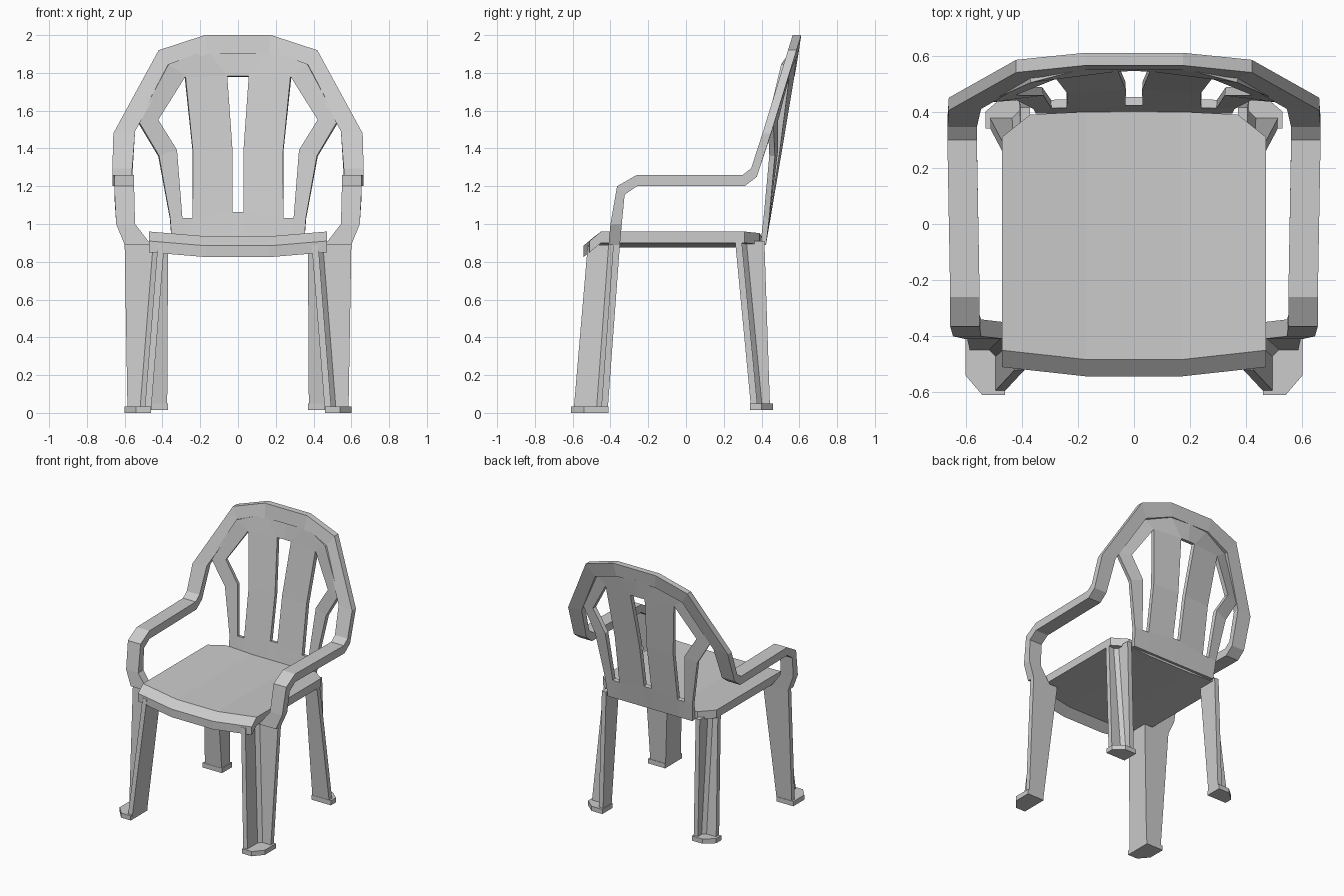
import bpy, bmesh

if "Cube" in bpy.data.objects:
    bpy.data.objects.remove(bpy.data.objects["Cube"])


def make_object(name, verts, faces, mirror=False, thickness=0):
    mesh = bpy.data.meshes.new(name)
    mesh.from_pydata(verts, [], faces)
    bm = bmesh.new()
    bm.from_mesh(mesh)
    bmesh.ops.recalc_face_normals(bm, faces=bm.faces)
    bm.to_mesh(mesh)
    bm.free()
    obj = bpy.data.objects.new(name, mesh)
    bpy.context.collection.objects.link(obj)
    if mirror:
        obj.modifiers.new("Mirror", 'MIRROR').use_clip = True
    if thickness:
        sol = obj.modifiers.new("Solidify", 'SOLIDIFY')
        sol.thickness = thickness
        sol.offset = 0
    return obj


def loft(name, sections, mirror=False, cap_end=True):
    """Skin a list of closed sections that share a point count."""
    n = len(sections[0])
    verts = [p for s in sections for p in s]
    faces = [(i * n + j, i * n + (j + 1) % n, (i + 1) * n + (j + 1) % n, (i + 1) * n + j)
             for i in range(len(sections) - 1) for j in range(n)]
    faces.append(tuple(range(n)))
    if cap_end:
        faces.append(tuple(range(len(verts) - n, len(verts))))
    return make_object(name, verts, faces, mirror)


# Seat: slab with a dipped centre, bowed front lip and clipped rear corners
def seat_section(x):
    k = min(1, (0.47 - abs(x)) / 0.30)
    back = {0.47: 0.31, 0.37: 0.39, 0.17: 0.40}[abs(x)]
    dy, dz = -0.033 * k, -0.025 * k
    front = [(-0.45, 0.96), (-0.51, 0.91), (-0.51, 0.85), (-0.45, 0.90)]
    return ([(x, back, 0.96 + dz)] + [(x, y + dy, z + dz) for y, z in front]
            + [(x, back, 0.90 + dz)])


loft("seat", [seat_section(x) for x in (-0.47, -0.37, -0.17, 0.17, 0.37, 0.47)])

# Armrests and top arch: one continuous band from the front legs over the back
arm = [  # inner x, outer x, front/top (y, z), back/bottom (y, z)
    (0.46, 0.60, (-0.41, 0.89), (-0.35, 0.89)),
    (0.545, 0.645, (-0.40, 1.00), (-0.34, 1.00)),
    (0.55, 0.655, (-0.365, 1.20), (-0.325, 1.155)),
    (0.55, 0.655, (-0.26, 1.26), (-0.26, 1.20)),
    (0.56, 0.665, (0.30, 1.26), (0.31, 1.20)),
    (0.56, 0.665, (0.345, 1.295), (0.375, 1.25)),
]
band = [[(xi, *f), (xo, *f), (xo, *b), (xi, *b)] for xi, xo, f, b in arm]
arch = [  # inner front corner, outer front corner
    ((0.545, 0.41, 1.49), (0.66, 0.405, 1.48)),
    ((0.36, 0.515, 1.83), (0.42, 0.54, 1.92)),
    ((0.16, 0.55, 1.90), (0.175, 0.565, 2.00)),
    ((0.0, 0.55, 1.90), (0.0, 0.565, 2.00)),
]
for p, q in arch:
    band.append([p, q, (q[0], q[1] + 0.045, q[2]), (p[0], p[1] + 0.045, p[2])])
loft("arm_and_arch", band, mirror=True, cap_end=False)

# Back panel: slotted sheet, right half mirrored
flat = [
    (0, 0.89), (0.03, 0.89), (0.24, 0.89), (0.285, 0.89), (0.35, 0.89),
    (0, 1.06), (0.03, 1.06), (0.24, 1.03), (0.295, 1.03), (0.36, 1.03),
    (0.03, 1.39), (0.24, 1.39), (0.325, 1.39), (0.42, 1.36),
    (0.425, 1.55), (0.53, 1.545),
    (0, 1.78), (0.058, 1.78), (0.28, 1.78),
    (0, 1.92), (0.165, 1.92), (0.37, 1.845),
]
quads = [(0, 1, 6, 5), (1, 2, 7, 6), (2, 3, 8, 7), (3, 4, 9, 8),
         (6, 7, 11, 10), (10, 11, 18, 17), (8, 9, 13, 12), (12, 13, 15, 14),
         (14, 15, 21, 18), (16, 17, 20, 19), (17, 18, 21, 20)]
panel = [(x, 0.41 + (z - 0.9) * (0.17 - 0.4 * x * x), z) for x, z in flat]
make_object("back_panel", panel, quads, mirror=True, thickness=0.03)


# Legs: angle section, open to the outer corner, with a filleted inside
def leg_section(xi, xo, yi, yo, z, t=0.035):
    s = t if yo > yi else -t
    return [(xi, yi, z), (xo, yi, z), (xo, yi + s, z), (xi + 1.7 * t, yi + s, z),
            (xi + t, yi + 1.7 * s, z), (xi + t, yo, z), (xi, yo, z)]


# Feet: five-sided blocks closing the bottom of each leg
def foot_section(xi, xo, yi, yo, cx, cy, z):
    return [(xi, yi, z), (xo, yi, z), (xo, cy, z), (cx, yo, z), (xi, yo, z)]


loft("front_leg", [leg_section(0.46, 0.585, -0.415, -0.595, 0.01),
                   leg_section(0.39, 0.60, -0.35, -0.52, 0.89)], mirror=True)
loft("front_foot", [foot_section(0.46, 0.60, -0.41, -0.61, 0.54, -0.54, z)
                    for z in (0, 0.035)], mirror=True)
loft("rear_leg", [leg_section(0.375, 0.515, 0.345, 0.445, 0.02),
                  leg_section(0.37, 0.47, 0.26, 0.415, 0.91)], mirror=True)
loft("rear_foot", [foot_section(0.37, 0.53, 0.34, 0.46, 0.46, 0.40, z)
                   for z in (0.015, 0.05)], mirror=True)
